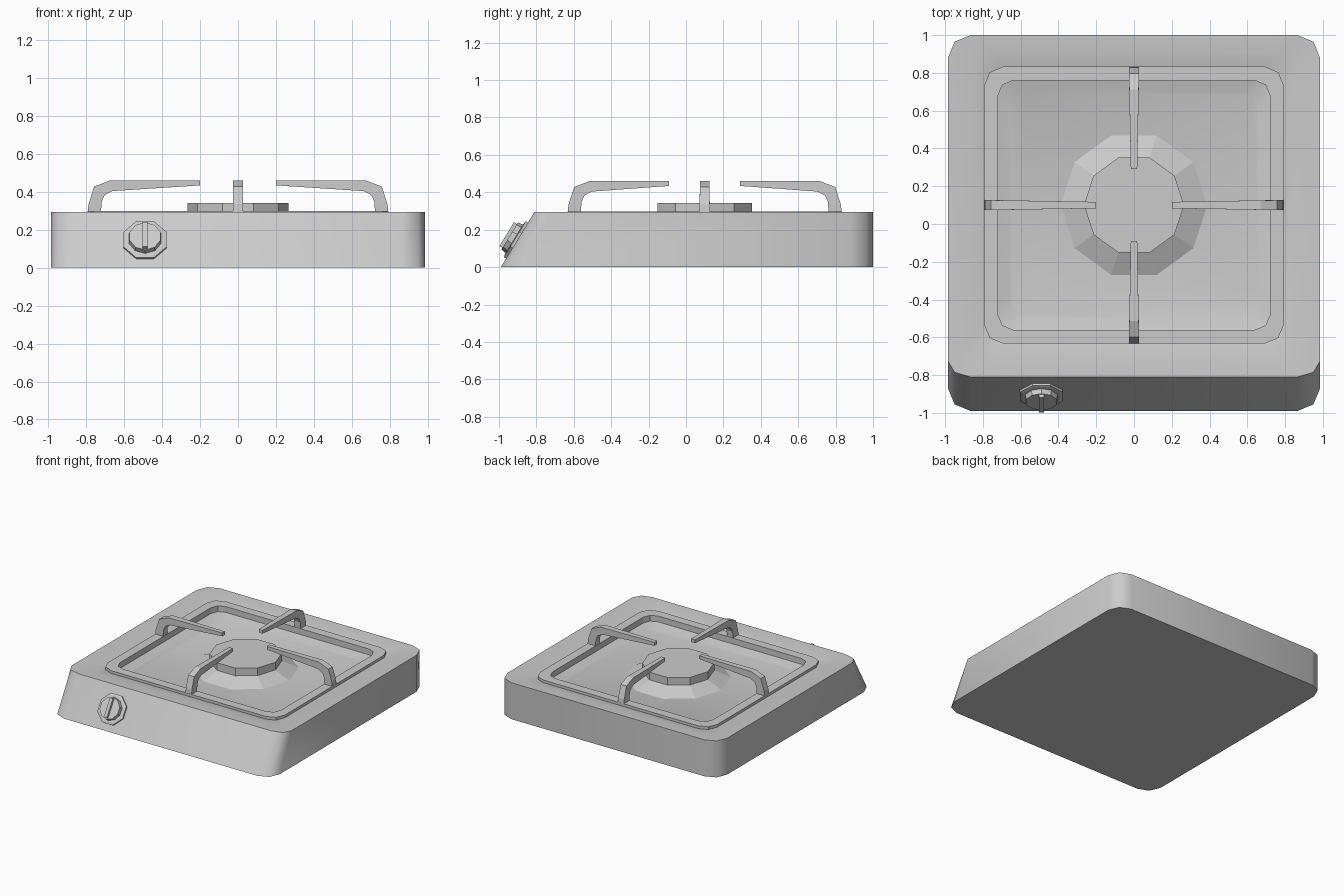
import bpy, bmesh, math
from mathutils import Matrix

cube = bpy.data.objects.get("Cube")
if cube:
    bpy.data.objects.remove(cube)

metal = bpy.data.materials.new("grey_metal")
metal.use_nodes = True
GREY = (0.6, 0.6, 0.6, 1)
metal.diffuse_color = GREY
metal.node_tree.nodes["Principled BSDF"].inputs["Base Color"].default_value = GREY

CY = 0.1                     # burner centre in y


def finish(bm, name, angle=None, matrix=None):
    bmesh.ops.recalc_face_normals(bm, faces=bm.faces)
    me = bpy.data.meshes.new(name)
    bm.to_mesh(me)
    bm.free()
    me.materials.append(metal)
    ob = bpy.data.objects.new(name, me)
    bpy.context.collection.objects.link(ob)
    if matrix:
        ob.matrix_world = matrix
    if angle:
        bpy.ops.object.select_all(action='DESELECT')
        ob.select_set(True)
        bpy.context.view_layer.objects.active = ob
        bpy.ops.object.shade_smooth_by_angle(angle=math.radians(angle))
    return ob


def rounded(hx, y0, y1, r, front=None):
    """Rectangle outline with rounded corners; front sets the depth of the front ones."""
    f = front or r
    pts = []
    corners = [(1, y1 - r, r), (-1, y1 - r, r), (-1, y0 + f, f), (1, y0 + f, f)]
    for i, (sx, y, ry) in enumerate(corners):
        for k in range(3):
            a = math.radians(90 * i + 45 * k)
            pts.append((sx * (hx - r) + r * math.cos(a), y + ry * math.sin(a)))
    return pts


def around(d, r):
    """Outline at distance d from the burner centre, a little shorter in depth."""
    return rounded(d, CY - d + 0.06, CY + d - 0.06, r)


def loft(loops, name, closed=False, **kw):
    """Skin a stack of point loops; cap the ends or join them."""
    bm = bmesh.new()
    rows = [[bm.verts.new(p) for p in loop] for loop in loops]
    pairs = list(zip(rows, rows[1:]))
    if closed:
        pairs.append((rows[-1], rows[0]))
    else:
        bm.faces.new(rows[0])
        bm.faces.new(rows[-1])
    n = len(rows[0])
    for a, b in pairs:
        for i in range(n):
            j = (i + 1) % n
            bm.faces.new((a[i], a[j], b[j], b[i]))
    return finish(bm, name, **kw)


def at(pts, z):
    return [(x, y, z) for x, y in pts]


def disc(r, n, z, turn=0, cy=0):
    return [(r * math.cos(math.tau * (i + turn) / n),
             cy + r * math.sin(math.tau * (i + turn) / n), z) for i in range(n)]


# Body: sloped front, rim curving down into a shallow dish
loft([at(rounded(0.985, -0.99, 1, 0.12), 0),
      at(rounded(0.985, -0.81, 1, 0.12, 0.085), 0.295),
      at(around(0.87, 0.1), 0.291),
      at(around(0.77, 0.09), 0.272),
      at(around(0.66, 0.08), 0.225)], "body", angle=50)

# Burner: flared skirt with a flat cap
loft([disc(0.395, 10, 0.222, cy=CY), disc(0.265, 10, 0.28, cy=CY)], "burner_skirt")
loft([disc(0.265, 10, 0.27, cy=CY), disc(0.265, 10, 0.342, cy=CY)], "burner_cap")

# Support frame
outer, inner = around(0.793, 0.1), around(0.72, 0.08)
loft([at(outer, 0.255), at(outer, 0.298), at(inner, 0.298), at(inner, 0.245)],
     "support_frame", closed=True)

# Four pan supports: outer distance and height, inner distance and height, half width
for name, turn, reach, tip in (("right", 180, 0.793, 0.2), ("left", 0, 0.793, 0.2),
                               ("back", 90, 0.733, 0.19), ("front", 270, 0.733, 0.19)):
    k = reach - 0.79
    section = [(reach, 0.29, 0.72 + k, 0.29, 0.027), (0.785 + k, 0.335, 0.715 + k, 0.35, 0.027),
               (0.755 + k, 0.428, 0.70 + k, 0.383, 0.026), (0.67 + k, 0.461, 0.66 + k, 0.404, 0.025),
               (tip, 0.461, tip, 0.434, 0.017)]
    loft([[(a, -w, za), (a, w, za), (b, w, zb), (b, -w, zb)] for a, za, b, zb, w in section],
         name + "_pan_support",
         matrix=Matrix.Translation((0, CY, 0)) @ Matrix.Rotation(math.radians(turn), 4, 'Z'))

# Control knob, standing on the sloped front
tilt = math.atan2(0.295, 0.18)
front = Matrix.Translation((-0.49, -0.904, 0.143)) @ Matrix.Rotation(tilt, 4, 'X')
loft([disc(0.122, 8, -0.01, 0.5), disc(0.122, 8, 0.012, 0.5), disc(0.106, 8, 0.016, 0.5)],
     "knob_plate", matrix=front)
loft([disc(0.09, 10, 0.01, 0.5), disc(0.085, 10, 0.045, 0.5)], "knob", matrix=front)
grip = [(-0.013, -0.075), (0.013, -0.075), (0.013, 0.075), (-0.013, 0.075)]
loft([at(grip, 0.04), at(grip, 0.064)], "knob_grip", matrix=front)
